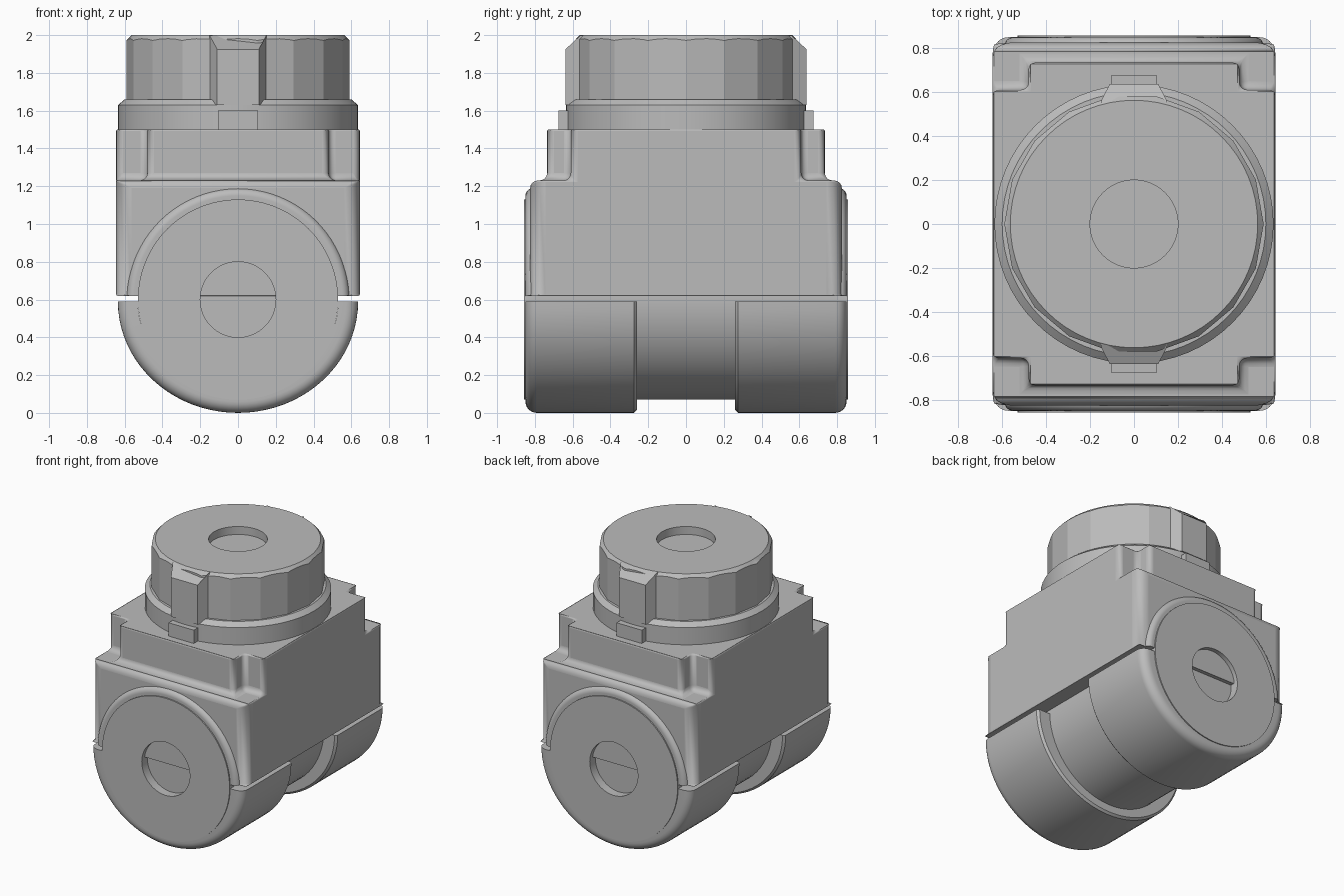
import bpy, bmesh
from math import sin, cos, pi, radians
from mathutils import Matrix

cube = bpy.data.objects.get("Cube")
if cube:
    bpy.data.objects.remove(cube, do_unlink=True)

GREY = (0.5, 0.5, 0.5, 1)
mat = bpy.data.materials.new("plain grey")
mat.use_nodes = True
mat.diffuse_color = GREY
mat.node_tree.nodes["Principled BSDF"].inputs["Base Color"].default_value = GREY
AXLE_Z = 0.6


def finish(name, bm, matrix=Matrix(), smooth=True):
    bmesh.ops.remove_doubles(bm, verts=bm.verts, dist=1e-5)
    bmesh.ops.transform(bm, matrix=matrix, verts=bm.verts)
    bmesh.ops.recalc_face_normals(bm, faces=bm.faces)
    mesh = bpy.data.meshes.new(name)
    bm.to_mesh(mesh)
    bm.free()
    mesh.materials.append(mat)
    ob = bpy.data.objects.new(name, mesh)
    bpy.context.collection.objects.link(ob)
    if smooth:
        shade(ob)
    return ob


def shade(ob):
    bpy.ops.object.select_all(action='DESELECT')
    ob.select_set(True)
    bpy.context.view_layer.objects.active = ob
    bpy.ops.object.shade_smooth_by_angle(angle=radians(30))


def lathe(name, profile, matrix=Matrix(), start=0, sweep=2 * pi, steps=64, smooth=True):
    """Revolve (radius, height) points round z; a partial sweep is a closed, capped section."""
    bm = bmesh.new()
    full = sweep > 6.28
    rings = []
    for i in range(steps if full else steps + 1):
        a = start + sweep * i / steps
        rings.append([bm.verts.new((r * cos(a), r * sin(a), h)) for r, h in profile])
    pairs = list(zip(rings, rings[1:] + rings[:1])) if full else list(zip(rings, rings[1:]))
    n = len(profile)
    for a, b in pairs:
        for j in range(n - 1 if full else n):
            k = (j + 1) % n
            quad = [a[j], a[k], b[k], b[j]]
            if profile[j][0] == 0:
                quad = [a[j], a[k], b[k]]
            elif profile[k][0] == 0:
                quad = [a[j], a[k], b[j]]
            bm.faces.new(quad)
    if not full:
        bm.faces.new(rings[0])
        bm.faces.new(rings[-1])
    return finish(name, bm, matrix, smooth)


def rounded(r, h, size):
    """Quarter round from the end face down to the outer wall."""
    return [(r - size + size * sin(t * pi / 12), h - size + size * cos(t * pi / 12)) for t in range(7)]


def prism(name, points, z0, z1):
    bm = bmesh.new()
    low, high = ([bm.verts.new((x, y, z)) for x, y in points] for z in (z0, z1))
    bm.faces.new(low)
    bm.faces.new(high)
    for i in range(len(points)):
        j = (i + 1) % len(points)
        bm.faces.new((low[i], low[j], high[j], high[i]))
    return finish(name, bm, smooth=False)


# Housing: full block below, narrower notched block above
X, Y, TAB_X, TAB_Y, SHOULDER = 0.645, 0.825, 0.48, 0.735, 0.61
BASE, LEDGE, TOP = 0.62, 1.23, 1.5
bm = bmesh.new()
corners = [(X, Y), (-X, Y), (-X, -Y), (X, -Y)]
quarter = [(X, SHOULDER), (TAB_X, SHOULDER), (TAB_X, TAB_Y)]
plan = quarter + [(-x, y) for x, y in reversed(quarter)]
plan += [(-x, -y) for x, y in plan]
bottom, rim = ([bm.verts.new((x, y, z)) for x, y in corners] for z in (BASE, LEDGE))
mid, top = ([bm.verts.new((x, y, z)) for x, y in plan] for z in (LEDGE, TOP))
bm.faces.new(bottom)
bm.faces.new(top)
bm.faces.new([rim[0], rim[1]] + mid[5::-1])
bm.faces.new([rim[2], rim[3]] + mid[:5:-1])
for i in range(12):
    j = (i + 1) % 12
    if i not in (5, 11):
        bm.faces.new((mid[i], mid[j], top[j], top[i]))
for a, b in ((0, 1), (2, 3)):
    bm.faces.new((bottom[a], bottom[b], rim[b], rim[a]))
bm.faces.new((bottom[1], bottom[2], rim[2], mid[6], top[6], top[5], mid[5], rim[1]))
bm.faces.new((bottom[3], bottom[0], rim[0], mid[0], top[0], top[11], mid[11], rim[3]))
weight = bm.edges.layers.float.new("bevel_weight_edge")
for e in bm.edges:
    zs = [v.co.z for v in e.verts]
    if min(zs) == max(zs):
        e[weight] = 0.5 if abs(zs[0] - LEDGE) < 0.01 else 0.1
        if abs(e.verts[0].co.x) > 0.6 and abs(e.verts[1].co.x - e.verts[0].co.x) < 0.01 and e[weight] > 0.4:
            e[weight] = 0.1
    else:
        e[weight] = 1.0 if min(zs) < LEDGE - 0.1 else 0.45
housing = finish("housing", bm, smooth=False)
bev = housing.modifiers.new("edge rounding", 'BEVEL')
bev.limit_method = 'WEIGHT'
bev.width = 0.08
bev.segments = 4
shade(housing)

# Axle drum with a shallow bore at each end
half = [(0, 0.79), (0.2, 0.79), (0.2, 0.857), (0.53, 0.857)]
to_y = Matrix.Translation((0, 0, AXLE_Z)) @ Matrix.Rotation(pi / 2, 4, 'X')
lathe("axle_drum", half + [(r, -h) for r, h in reversed(half)], to_y, steps=72)

# Bearing arches on the housing and half-round clamps below, mirrored front and back
for side, angle in (("front", 0), ("back", pi)):
    turn = Matrix.Rotation(angle, 4, 'Z')
    arch = [(0.5, 0.7), (0.5, 0.845)] + rounded(0.59, 0.85, 0.04) + [(0.6, 0.7)]
    lathe(side + "_bearing_arch", arch, turn @ to_y, radians(2), pi - radians(4), 40)
    clamp = [(0.5, 0.26), (0.5, 0.85)] + rounded(0.6, 0.85, 0.06) + [(0.6, 0.275), (0.585, 0.26)]
    squash = Matrix.Translation((0, 0, 0.59)) @ Matrix.Diagonal((1.06, 1, 0.983, 1)) @ Matrix.Rotation(pi / 2, 4, 'X')
    lathe(side + "_clamp", clamp, turn @ squash, pi, pi, 40)

# Collar under the cap
lathe("collar", [(0, 1.45), (0.635, 1.45), (0.635, 1.63), (0.6, 1.66), (0, 1.66)])

# Cap: faceted drum trimmed by a chamfered cone, which scallops its rim
cap = lathe("cap", [(0, 1.6), (0.59, 1.6), (0.59, 2.1), (0, 2.1)], steps=18, smooth=False)
trim = lathe("cap_trim", [(0, 1.55), (0.65, 1.55), (0.65, 1.91), (0.563, 2), (0.2, 2), (0.2, 1.94), (0, 1.94)])
trim.hide_render = True
trim.hide_viewport = True
cut = cap.modifiers.new("scallop", 'BOOLEAN')
cut.operation = 'INTERSECT'
cut.solver = 'EXACT'
cut.object = trim
bpy.context.view_layer.update()
trimmed = bpy.data.meshes.new_from_object(cap.evaluated_get(bpy.context.evaluated_depsgraph_get()))
cap.modifiers.clear()
cap.data = trimmed
bpy.data.objects.remove(trim, do_unlink=True)

# Keys on the cap and stop blocks at its foot
for side, s in (("front", -1), ("back", 1)):
    key = prism(side + "_key", [(-0.15, 0.5 * s), (0.15, 0.5 * s), (0.15, 0.56 * s),
                                (0.11, 0.638 * s), (-0.11, 0.638 * s), (-0.15, 0.56 * s)], 1.63, 1.998)
    for v in key.data.vertices:
        if v.co.z > 1.9 and abs(v.co.y) > 0.6:
            v.co.z = 1.925
    prism(side + "_stop_block", [(-0.105, 0.5 * s), (0.105, 0.5 * s),
                                 (0.105, 0.675 * s), (-0.105, 0.675 * s)], 1.5, 1.6)
